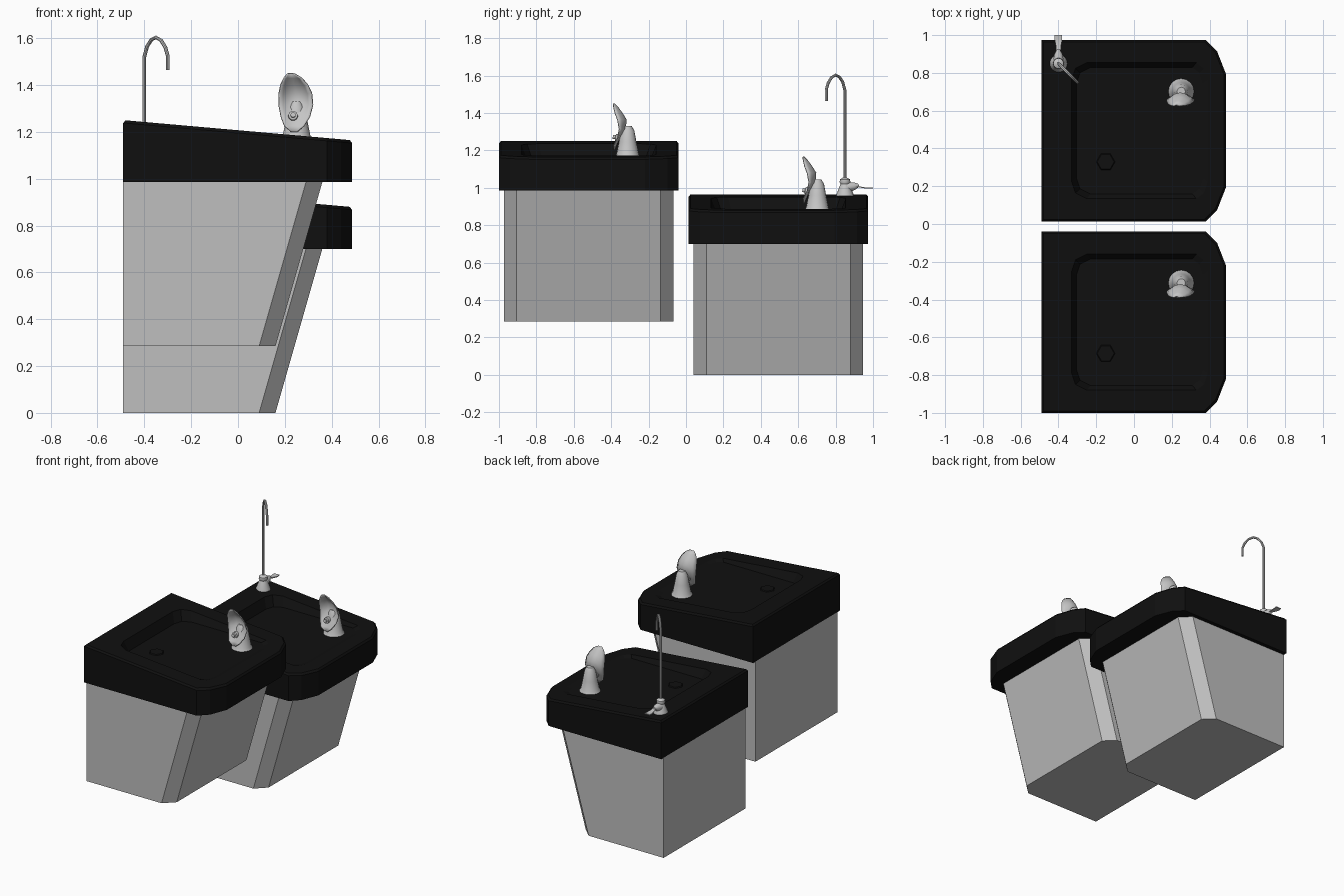
import bpy, bmesh, math
from mathutils import Vector, Matrix

cube = bpy.data.objects.get("Cube")
if cube:
    bpy.data.objects.remove(cube)


def material(name, value):
    m = bpy.data.materials.new(name)
    m.use_nodes = True
    col = (value, value, value, 1)
    m.diffuse_color = col
    m.node_tree.nodes["Principled BSDF"].inputs["Base Color"].default_value = col
    return m


BLACK = material("black top", 0.005)
GREY = material("grey cabinet", 0.52)
METAL = material("brushed metal", 0.56)


def finish(name, bm, mat, loc, smooth=False):
    bmesh.ops.recalc_face_normals(bm, faces=bm.faces[:])
    me = bpy.data.meshes.new(name)
    bm.to_mesh(me)
    bm.free()
    me.materials.append(mat)
    ob = bpy.data.objects.new(name, me)
    ob.location = loc
    bpy.context.collection.objects.link(ob)
    if smooth:
        bpy.ops.object.select_all(action='DESELECT')
        ob.select_set(True)
        bpy.context.view_layer.objects.active = ob
        bpy.ops.object.shade_smooth_by_angle(angle=math.radians(40))
    return ob


def mirrored(half):
    """Closed outline from its +y half, listed back to front."""
    return half + [(x, -y) for x, y in reversed(half)]


def ring(bm, outline, height):
    return [bm.verts.new((x, y, height(x))) for x, y in outline]


def join(bm, a, b):
    n = len(a)
    for i in range(n):
        j = (i + 1) % n
        bm.faces.new((a[i], a[j], b[j], b[i]))


def lathe(name, profile, mat, loc, n=16, rot=None):
    bm = bmesh.new()
    rings = [[bm.verts.new((r * math.cos(math.tau * i / n), r * math.sin(math.tau * i / n), z))
              for i in range(n)] for r, z in profile]
    for a, b in zip(rings, rings[1:]):
        join(bm, a, b)
    bm.faces.new(rings[0])
    bm.faces.new(rings[-1])
    if rot:
        bm.transform(rot)
    return finish(name, bm, mat, loc, True)


def cabinet(name, loc):
    bm = bmesh.new()
    outline = lambda x: mirrored([(-0.49, 0.453), (x - 0.07, 0.453), (x, 0.385)])
    low = ring(bm, outline(0.16), lambda x: 0)
    high = ring(bm, outline(0.36), lambda x: 0.7)
    join(bm, low, high)
    bm.faces.new(low)
    bm.faces.new(high)
    finish(name, bm, GREY, loc)


def top(name, loc):
    slope = lambda x: 0.965 - 0.088 * (x + 0.49)
    outer = mirrored([(-0.49, 0.48), (0.38, 0.48), (0.44, 0.42), (0.487, 0.3)])
    lip = [(x * 0.98, y * 0.98) for x, y in outer]
    basin = mirrored([(-0.33, 0.27), (-0.31, 0.33), (-0.25, 0.36),
                      (0.33, 0.36), (0.37, 0.33), (0.39, 0.27)])
    floor = [(0.03 + (x - 0.03) * 0.93, y * 0.93) for x, y in basin]
    bm = bmesh.new()
    r0 = ring(bm, outer, lambda x: 0.7)
    r1 = ring(bm, outer, lambda x: slope(x) - 0.012)
    r2 = ring(bm, lip, slope)
    b0 = ring(bm, basin, slope)
    b1 = ring(bm, floor, lambda x: 0.88)
    bm.faces.new(r0)
    join(bm, r0, r1)
    join(bm, r1, r2)
    join(bm, b0, b1)
    bm.faces.new(b1)
    # sloping rim between the outer lip and the basin
    edges = []
    for loop in (r2, b0):
        for i, v in enumerate(loop):
            w = loop[(i + 1) % len(loop)]
            edges.append(bm.edges.get((v, w)))
    bmesh.ops.triangle_fill(bm, edges=edges, use_beauty=True, normal=(0, 0, 1))
    finish(name, bm, BLACK, loc)


def bubbler(prefix, loc):
    lathe(prefix + "_spout_base", [(0.068, 0), (0.06, 0.015), (0.047, 0.08), (0.036, 0.14),
                                   (0.022, 0.165)], METAL, loc)
    # scooped guard: height, side shift, half width, centre depth, edge depth
    rows = [(.035, -.01, .012, -.072, -.075), (.06, -.01, .042, -.062, -.075),
            (.10, -.005, .062, -.045, -.055), (.15, -.003, .073, -.012, -.045),
            (.20, -.005, .07, -.008, -.055), (.235, -.01, .058, -.03, -.068),
            (.265, -.016, .038, -.052, -.075), (.285, -.025, .012, -.072, -.078)]
    bm = bmesh.new()
    grid = []
    for z, sx, w, yc, ye in rows:
        grid.append([bm.verts.new((sx + w * t, yc + (ye - yc) * t * t, z))
                     for t in (-1, -.75, -.4, 0, .4, .75, 1)])
    for a, b in zip(grid, grid[1:]):
        for i in range(len(a) - 1):
            bm.faces.new((a[i], a[i + 1], b[i + 1], b[i]))
    guard = finish(prefix + "_spout_guard", bm, METAL, loc, True)
    mod = guard.modifiers.new("thickness", 'SOLIDIFY')
    mod.thickness = 0.005
    mod.offset = 0
    # nozzle
    lathe(prefix + "_nozzle", [(0.022, 0), (0.02, 0.03), (0.011, 0.032), (0.011, 0.045)], METAL,
          Vector(loc) + Vector((-0.015, -0.035, 0.1)), 10, Matrix.Rotation(math.radians(80), 4, 'X'))


def tube(name, points, radius, mat):
    cu = bpy.data.curves.new(name, 'CURVE')
    cu.dimensions = '3D'
    cu.bevel_depth = radius
    cu.bevel_resolution = 2
    cu.use_fill_caps = True
    sp = cu.splines.new('POLY')
    sp.points.add(len(points) - 1)
    for p, co in zip(sp.points, points):
        p.co = (*co, 1)
    temp = bpy.data.objects.new(name + "_path", cu)
    bpy.context.collection.objects.link(temp)
    dg = bpy.context.evaluated_depsgraph_get()
    me = bpy.data.meshes.new_from_object(temp.evaluated_get(dg))
    bpy.data.objects.remove(temp)
    bm = bmesh.new()
    bm.from_mesh(me)
    finish(name, bm, mat, (0, 0, 0), True)


# two fountain units, one high and one low
for prefix, y, z in (("high", -0.52, 0.285), ("low", 0.494, 0)):
    cabinet(prefix + "_cabinet", (0, y, z))
    top(prefix + "_top", (0, y, z))
    lathe(prefix + "_drain", [(0.05, 0), (0.045, 0.006)], BLACK, (-0.15, y - 0.165, z + 0.88), 6)
    bubbler(prefix, (0.25, y + 0.208, z + 0.88))

# bottle filler on the low unit
fx, fy, fz = -0.4, 0.85, 0.955
lathe("filler_base", [(0.047, 0), (0.045, 0.012), (0.024, 0.065), (0.029, 0.075),
                      (0.027, 0.09), (0.01, 0.1)], METAL, (fx, fy, fz))
neck = [(0, 1.0), (0, 1.52), (0.012, 1.565), (0.03, 1.593), (0.05, 1.603),
        (0.072, 1.59), (0.09, 1.56), (0.1, 1.525), (0.1, 1.465)]
tube("filler_neck", [(fx + d, fy - d, z) for d, z in neck], 0.008, METAL)

# lever: stem and flared paddle
lathe("lever_stem", [(0.03, 0), (0.022, 0.05), (0.008, 0.075)], METAL, (fx, fy, 1.0), 10,
      Matrix.Rotation(math.radians(-80), 4, 'X'))
bm = bmesh.new()
rows = []
for w, y, z in ((0.011, 0.9, 1.012), (0.013, 0.94, 1.002), (0.02, 0.975, 0.998), (0.02, 1.0, 1.0)):
    rows.append([bm.verts.new((fx + sx * w, y, z + sz * 0.003))
                 for sx, sz in ((-1, -1), (1, -1), (1, 1), (-1, 1))])
for a, b in zip(rows, rows[1:]):
    join(bm, a, b)
bm.faces.new(rows[0])
bm.faces.new(rows[-1])
finish("lever_paddle", bm, METAL, (0, 0, 0), True)
